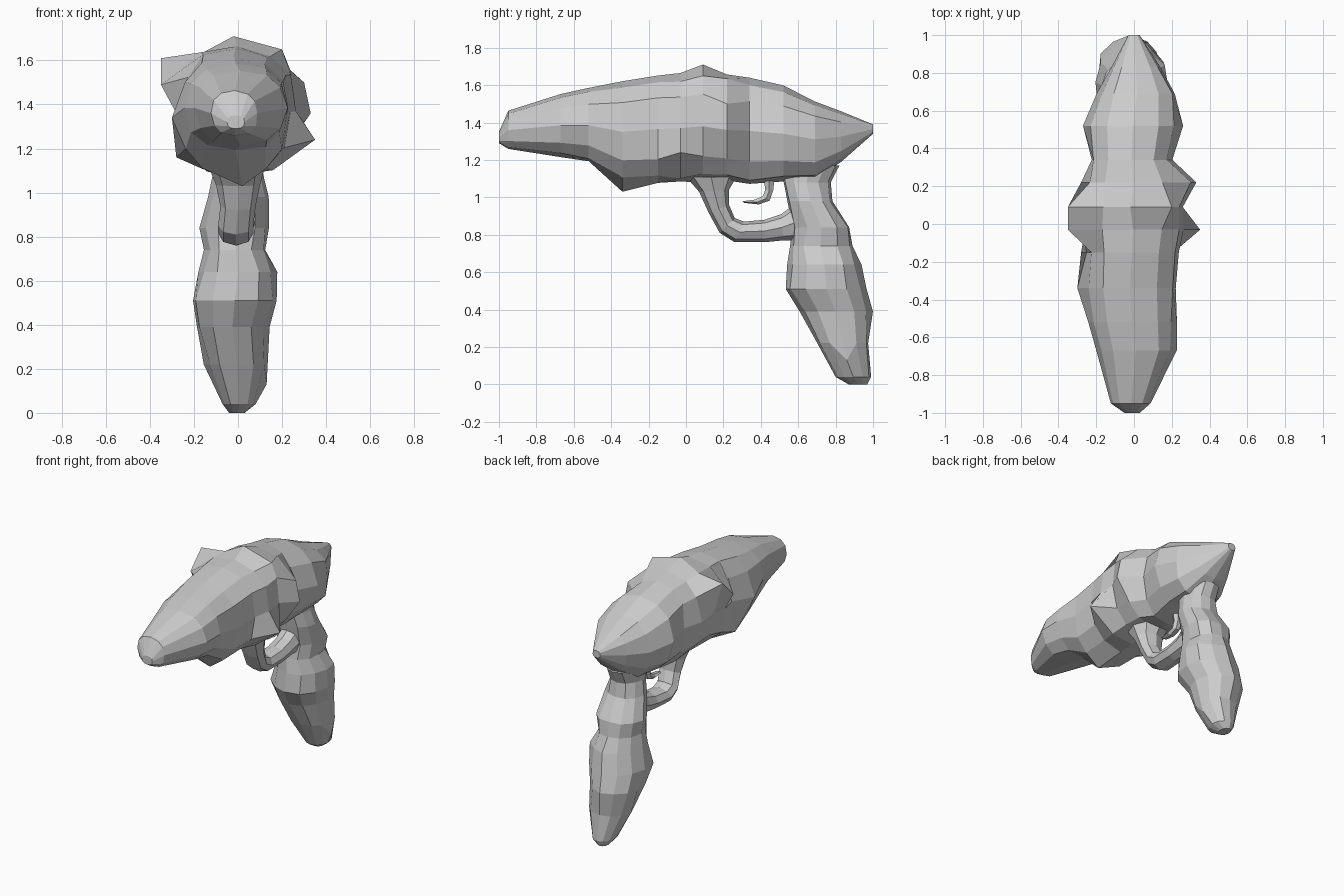
import bpy, bmesh, math, random
from math import cos, sin, pi
from mathutils import Vector

random.seed(4)


def power(v, n):
    return math.copysign(abs(v) ** (2 / n), v)


def loft(name, rows, sides=12, square=2.0, jitter=0.0, lumps=()):
    """Skin rings; each row is (y0, z0, y1, z1, x_left, x_right).
    The vertex nearest each lump point is pulled onto it."""
    bm = bmesh.new()
    rings = []
    for k, (y0, z0, y1, z1, xl, xr) in enumerate(rows):
        ring = []
        amount = jitter if 0 < k < len(rows) - 2 else 0
        for i in range(sides):
            a = 2 * pi * i / sides
            u, v = power(cos(a), square), power(sin(a), square)
            r = 1 + random.uniform(-amount, amount)
            x = (xl + xr) / 2 + (xr - xl) / 2 * u * r
            t = (1 + v * r) / 2
            ring.append(bm.verts.new((x, y0 + (y1 - y0) * t, z0 + (z1 - z0) * t)))
        rings.append(ring)
    for a, b in zip(rings, rings[1:]):
        for i in range(sides):
            j = (i + 1) % sides
            bm.faces.new((a[i], a[j], b[j], b[i]))
    bm.faces.new(rings[0])
    bm.faces.new(rings[-1])
    for p in map(Vector, lumps):
        min(bm.verts, key=lambda v: (v.co - p).length).co = p
    bmesh.ops.recalc_face_normals(bm, faces=bm.faces)
    mesh = bpy.data.meshes.new(name)
    bm.to_mesh(mesh)
    bm.free()
    obj = bpy.data.objects.new(name, mesh)
    bpy.context.collection.objects.link(obj)
    return obj


# Lumpy spindle body: y, bottom, top, left, right
body = [
    (-1.0, 1.29, 1.35, -0.05, 0.03),
    (-0.95, 1.26, 1.46, -0.12, 0.09),
    (-0.67, 1.22, 1.55, -0.20, 0.22),
    (-0.52, 1.19, 1.58, -0.24, 0.22),
    (-0.34, 1.08, 1.62, -0.27, 0.23),
    (-0.15, 1.08, 1.65, -0.26, 0.24),
    (-0.03, 1.08, 1.66, -0.28, 0.27),
    (0.09, 1.09, 1.67, -0.28, 0.26),
    (0.22, 1.08, 1.66, -0.27, 0.26),
    (0.34, 1.07, 1.64, -0.23, 0.20),
    (0.52, 1.08, 1.60, -0.25, 0.24),
    (0.69, 1.10, 1.52, -0.19, 0.22),
    (0.83, 1.19, 1.46, -0.12, 0.14),
    (1.0, 1.34, 1.39, -0.03, 0.03),
]
body_lumps = [
    (-0.35, 0.09, 1.61), (-0.35, -0.03, 1.49), (0.35, -0.03, 1.24),
    (0.30, 0.22, 1.50), (0.33, 0.22, 1.36), (0.20, 0.09, 1.65),
    (-0.02, 0.09, 1.71), (-0.28, -0.15, 1.16), (0.02, -0.34, 1.03),
    (-0.30, -0.34, 1.34), (0.26, 0.52, 1.34), (-0.27, 0.52, 1.34),
]
loft("body", [(y, b, y, t, l, r) for y, b, t, l, r in body],
     12, 2.5, 0.04, body_lumps)

# Bulging raked grip: front y, back y, height, left, right
grip = [
    (0.50, 0.82, 1.17, -0.11, 0.11),
    (0.52, 0.77, 1.08, -0.11, 0.11),
    (0.54, 0.79, 0.98, -0.13, 0.14),
    (0.57, 0.88, 0.84, -0.17, 0.15),
    (0.55, 0.89, 0.74, -0.15, 0.13),
    (0.55, 0.93, 0.64, -0.18, 0.18),
    (0.54, 0.96, 0.51, -0.21, 0.18),
    (0.61, 0.99, 0.39, -0.19, 0.14),
    (0.70, 0.98, 0.22, -0.15, 0.14),
    (0.80, 0.99, 0.04, -0.07, 0.08),
    (0.87, 0.97, 0.0, -0.04, 0.03),
]
loft("grip", [(f, z, b, z, l, r) for f, b, z, l, r in grip], 12, 2.1, 0.06,
     [(0.13, 0.86, 0.13)])

# Trigger guard loop: outer edge and inner edge in y, z
loft("trigger_guard", [
    (0.00, 1.11, 0.27, 1.11, -0.13, 0.12),
    (0.07, 1.03, 0.23, 1.04, -0.10, 0.10),
    (0.12, 0.92, 0.23, 0.96, -0.08, 0.08),
    (0.18, 0.81, 0.26, 0.89, -0.09, 0.07),
    (0.26, 0.76, 0.31, 0.87, -0.09, 0.07),
    (0.42, 0.76, 0.42, 0.88, -0.08, 0.07),
    (0.52, 0.77, 0.51, 0.91, -0.08, 0.07),
    (0.62, 0.77, 0.60, 0.98, -0.08, 0.08),
], 8)

# Hooked trigger
loft("trigger", [
    (0.41, 1.12, 0.48, 1.12, -0.04, 0.04),
    (0.42, 1.04, 0.47, 1.04, -0.03, 0.03),
    (0.41, 1.01, 0.45, 0.98, -0.03, 0.03),
    (0.37, 0.99, 0.39, 0.96, -0.03, 0.03),
    (0.30, 0.98, 0.31, 0.97, -0.02, 0.02),
], 6)
